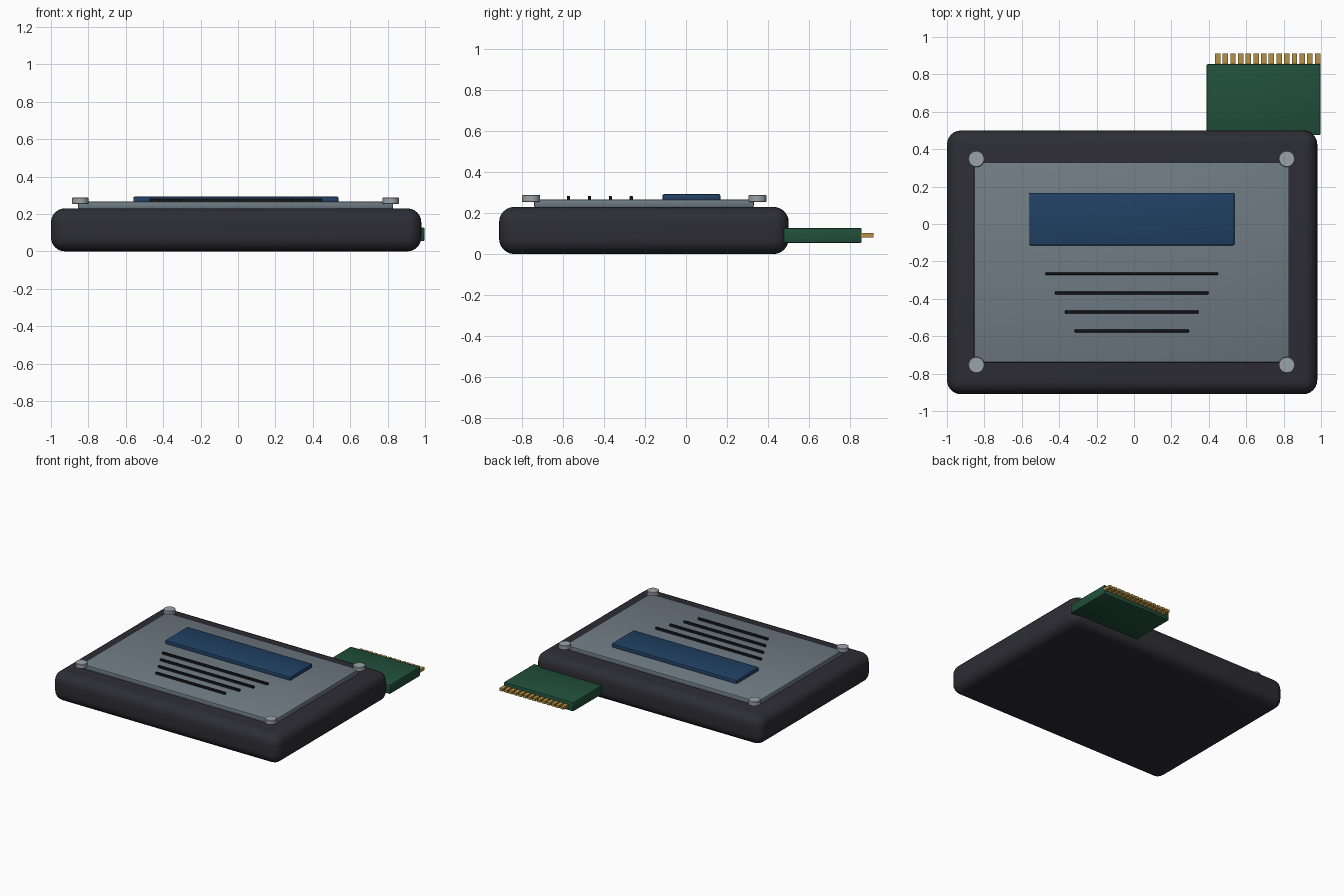
import bpy
import math

cube = bpy.data.objects.get("Cube")
if cube:
    bpy.data.objects.remove(cube, do_unlink=True)


def material(name, r, g, b):
    mat = bpy.data.materials.new(name)
    mat.use_nodes = True
    mat.diffuse_color = (r, g, b, 1)
    mat.node_tree.nodes["Principled BSDF"].inputs["Base Color"].default_value = (r, g, b, 1)
    return mat


charcoal = material("charcoal", 0.026, 0.026, 0.035)
black = material("black", 0.01, 0.01, 0.012)
steel = material("grey_blue", 0.16, 0.2, 0.23)
silver = material("silver", 0.33, 0.37, 0.4)
blue = material("navy_blue", 0.015, 0.052, 0.125)
green = material("board_green", 0.015, 0.08, 0.043)
gold = material("gold", 0.48, 0.29, 0.06)


def finish(obj, name, mat, bevel, segments):
    obj.name = name
    obj.data.materials.append(mat)
    if bevel:
        mod = obj.modifiers.new("rounded_edges", "BEVEL")
        mod.width = bevel
        mod.segments = segments
        bpy.ops.object.modifier_apply(modifier=mod.name)
    bpy.ops.object.shade_smooth_by_angle(angle=math.radians(30))
    return obj


def box(name, mat, x, y, z, bevel=0, segments=2):
    """Box between the (low, high) pairs x, y and z."""
    spans = (x, y, z)
    bpy.ops.mesh.primitive_cube_add(size=1, location=[(a + b) / 2 for a, b in spans])
    obj = bpy.context.object
    obj.scale = [b - a for a, b in spans]
    bpy.ops.object.transform_apply(location=False, rotation=False, scale=True)
    return finish(obj, name, mat, bevel, segments)


# Case with its cover plate and display window
box("case", charcoal, (-1, 0.98), (-0.91, 0.5), (0, 0.23), 0.075, 6)
box("cover_plate", steel, (-0.855, 0.83), (-0.74, 0.33), (0.228, 0.266), 0.008)
box("display_panel", blue, (-0.56, 0.537), (-0.114, 0.167), (0.255, 0.293), 0.008)

# Ribs that shorten towards the front
for i in range(4):
    half = 0.462 - 0.052 * i
    y = -0.266 - 0.102 * i
    box(f"rib_{i + 1}", black, (-0.012 - half, -0.012 + half),
        (y - 0.008, y + 0.008), (0.26, 0.283), 0.003, 1)

# Corner screws
for side, x in (("right", -0.843), ("left", 0.817)):
    for end, y in (("front", -0.754), ("back", 0.348)):
        bpy.ops.mesh.primitive_cylinder_add(vertices=20, radius=0.044, depth=0.034,
                                            location=(x, y, 0.271))
        finish(bpy.context.object, f"screw_{end}_{side}", silver, 0.003, 1)

# Plug-in board with a row of contacts
box("connector_board", green, (0.388, 0.997), (0.475, 0.855), (0.055, 0.127), 0.006)
for i in range(14):
    x = 0.447 + 0.0411 * i
    box(f"contact_{i + 1}", gold, (x - 0.0145, x + 0.0145), (0.84, 0.912), (0.081, 0.102))
